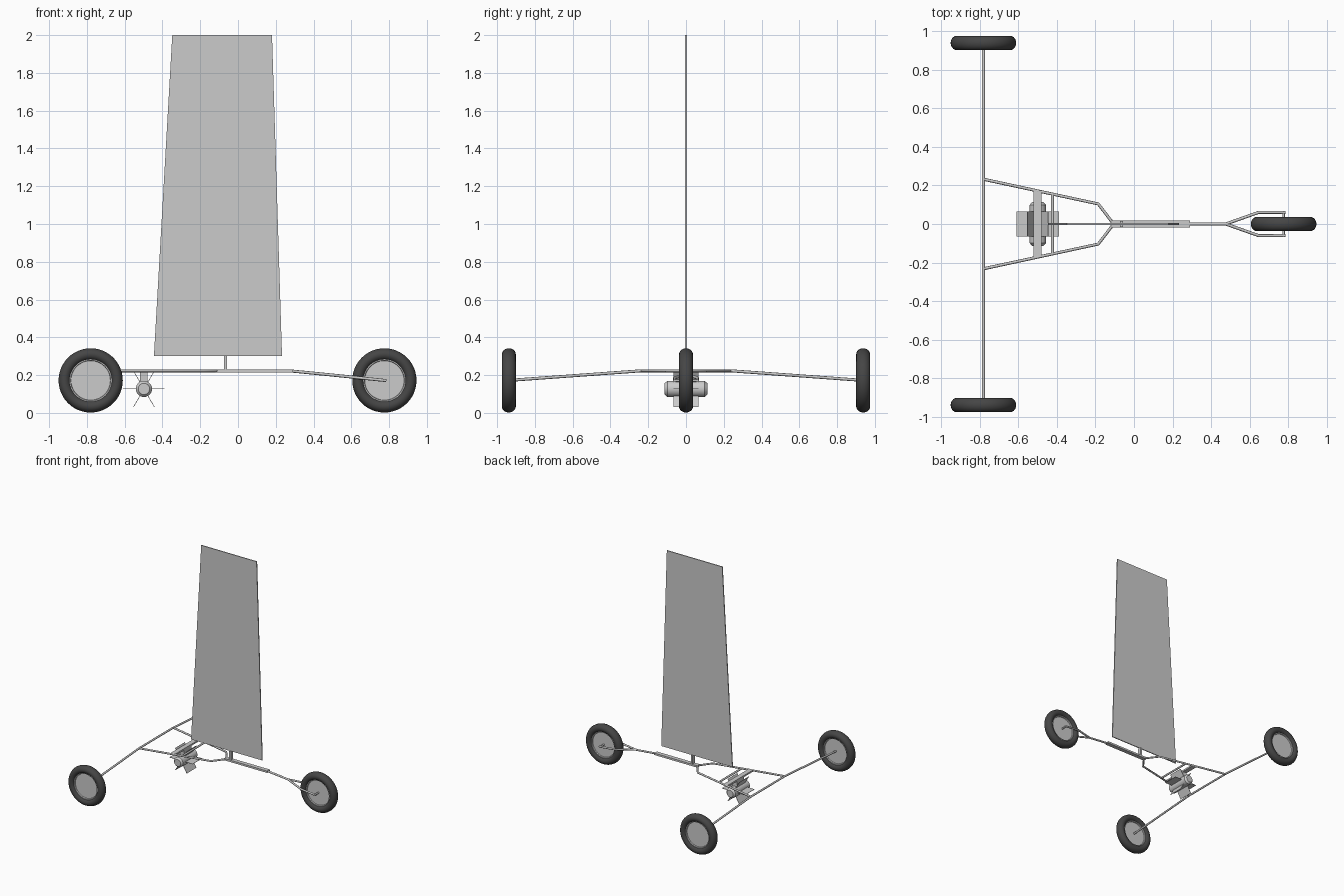
import bpy
import bmesh
from math import cos, sin, pi, radians
from mathutils import Matrix

cube = bpy.data.objects.get("Cube")
if cube:
    bpy.data.objects.remove(cube, do_unlink=True)


def material(name, value):
    mat = bpy.data.materials.new(name)
    mat.use_nodes = True
    color = (value, value, value, 1)
    mat.diffuse_color = color
    mat.node_tree.nodes["Principled BSDF"].inputs["Base Color"].default_value = color
    return mat


rubber = material("rubber", 0.06)


def add_mesh(name, bm, smooth=False):
    bmesh.ops.recalc_face_normals(bm, faces=bm.faces)
    mesh = bpy.data.meshes.new(name)
    bm.to_mesh(mesh)
    bm.free()
    obj = bpy.data.objects.new(name, mesh)
    bpy.context.collection.objects.link(obj)
    if smooth:
        bpy.ops.object.select_all(action="DESELECT")
        obj.select_set(True)
        bpy.context.view_layer.objects.active = obj
        bpy.ops.object.shade_smooth_by_angle(angle=radians(35))
    return obj


def box(name, center, size, turn=0):
    bm = bmesh.new()
    matrix = (Matrix.Translation(center) @ Matrix.Rotation(turn, 4, "Y")
              @ Matrix.Diagonal((*size, 1)))
    bmesh.ops.create_cube(bm, size=1, matrix=matrix)
    return add_mesh(name, bm)


def lathe(name, profile, center, steps=48, closed=False):
    """Spin (radius, y) points around the y axis."""
    bm = bmesh.new()
    verts = [bm.verts.new((r, y, 0)) for r, y in profile]
    edges = [bm.edges.new(pair) for pair in zip(verts, verts[1:])]
    if closed:
        edges.append(bm.edges.new((verts[-1], verts[0])))
    bmesh.ops.spin(bm, geom=verts + edges, axis=(0, 1, 0), cent=(0, 0, 0),
                   angle=2 * pi, steps=steps)
    bmesh.ops.remove_doubles(bm, verts=bm.verts, dist=0.0002)
    bmesh.ops.translate(bm, verts=bm.verts, vec=center)
    return add_mesh(name, bm, True)


def tube(name, points, radius=0.008):
    curve = bpy.data.curves.new(name, "CURVE")
    curve.dimensions = "3D"
    curve.bevel_depth = radius
    curve.bevel_resolution = 2
    curve.use_fill_caps = True
    spline = curve.splines.new("POLY")
    spline.points.add(len(points) - 1)
    for target, point in zip(spline.points, points):
        target.co = (*point, 1)
    temp = bpy.data.objects.new(name, curve)
    bpy.context.collection.objects.link(temp)
    bpy.context.view_layer.update()
    mesh = bpy.data.meshes.new_from_object(
        temp.evaluated_get(bpy.context.evaluated_depsgraph_get()))
    bpy.data.objects.remove(temp, do_unlink=True)
    obj = bpy.data.objects.new(name, mesh)
    bpy.context.collection.objects.link(obj)
    return obj


FRAME_Z = 0.223
AXLE_Z = 0.172
REAR_X = -0.78
FRONT_X = 0.775
TRACK = 0.938


# Wheels: rounded tyre and a recessed disc rim with a raised lip
def wheel(name, x, y):
    center = (x, y, AXLE_Z)
    section = [(0.138 + 0.032 * cos(2 * pi * i / 20), 0.037 * sin(2 * pi * i / 20))
               for i in range(20)]
    tyre = lathe(name + "_tyre", section, center, closed=True)
    tyre.data.materials.append(rubber)
    half = [(0, 0.012), (0.104, 0.012), (0.106, 0.022), (0.118, 0.022)]
    lathe(name + "_rim", half + [(r, -w) for r, w in reversed(half)], center)


wheel("front_wheel", FRONT_X, 0)
wheel("rear_left_wheel", REAR_X, TRACK)
wheel("rear_right_wheel", REAR_X, -TRACK)

# Rear axle with drooping ends
tube("rear_axle", [(REAR_X, -TRACK, AXLE_Z), (REAR_X, -0.235, FRAME_Z),
                   (REAR_X, 0.235, FRAME_Z), (REAR_X, TRACK, AXLE_Z)])

# Spine and sloping nose bar
box("spine_beam", (0.085, 0, FRAME_Z), (0.41, 0.036, 0.016))


def nose_z(x):
    return FRAME_Z + (AXLE_Z - FRAME_Z) * (x - 0.28) / (FRONT_X - 0.28)


tube("nose_bar", [(0.27, 0, FRAME_Z), (0.48, 0, nose_z(0.48))])

# Mirrored side rails and fork arms
for side, s in (("left", 1), ("right", -1)):
    tube(side + "_rail", [(REAR_X, s * 0.232, FRAME_Z), (-0.185, s * 0.104, FRAME_Z),
                          (-0.112, s * 0.008, FRAME_Z)])
    tube(side + "_fork_arm", [(0.475, 0, nose_z(0.475)), (0.645, s * 0.06, nose_z(0.645)),
                              (0.785, s * 0.06, nose_z(0.785))])
tube("front_axle", [(FRONT_X, -0.067, AXLE_Z), (FRONT_X, 0.067, AXLE_Z)], 0.007)

# Cross members carrying the rotor
box("wide_cross_member", (-0.5, 0, FRAME_Z), (0.04, 0.345, 0.014))
tube("thin_cross_member", [(-0.422, -0.155, FRAME_Z), (-0.422, 0.155, FRAME_Z)])
box("rotor_bracket", (-0.5, 0, 0.19), (0.04, 0.1, 0.065))

# Paddle rotor: chamfered barrel with six flat blades
ROTOR = (-0.498, 0, 0.127)
barrel = [(0, 0.113), (0.03, 0.113), (0.043, 0.098)]
lathe("rotor_barrel", barrel + [(r, -y) for r, y in reversed(barrel)], ROTOR, 24)
for i in range(6):
    angle = i * pi / 3
    middle = (ROTOR[0] + 0.073 * cos(angle), 0, ROTOR[2] - 0.073 * sin(angle))
    box("rotor_blade_%d" % (i + 1), middle, (0.074, 0.13, 0.003), angle)

# Mast foot and tapered sail
box("mast_foot", (-0.065, 0, 0.266), (0.016, 0.03, 0.075))
bm = bmesh.new()
outline = [(-0.445, 0.302), (0.233, 0.302), (0.18, 2.0), (-0.348, 2.0)]
face = bm.faces.new([bm.verts.new((x, -0.004, z)) for x, z in outline])
grown = bmesh.ops.extrude_face_region(bm, geom=[face])["geom"]
bmesh.ops.translate(bm, vec=(0, 0.008, 0),
                    verts=[v for v in grown if isinstance(v, bmesh.types.BMVert)])
add_mesh("sail", bm)
